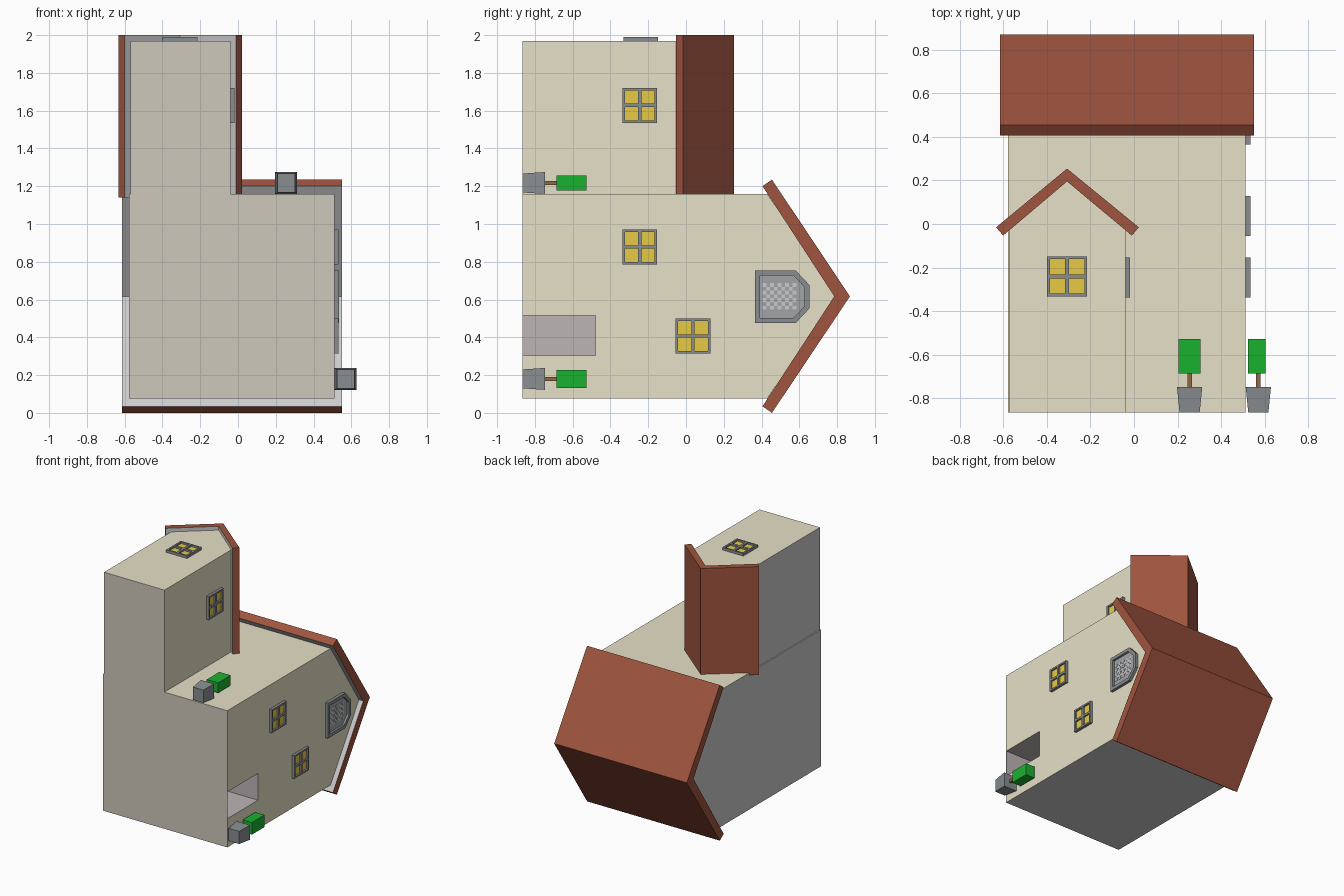
import bpy, bmesh

if "Cube" in bpy.data.objects:
    bpy.data.objects.remove(bpy.data.objects["Cube"])


def mat(name, r, g, b):
    m = bpy.data.materials.new(name)
    m.diffuse_color = (r, g, b, 1)
    m.use_nodes = True
    m.node_tree.nodes["Principled BSDF"].inputs["Base Color"].default_value = m.diffuse_color
    return m


WALL = mat("wall_beige", .80, .75, .57)
PLAIN = mat("plain_grey", .80, .80, .80)
BASE = mat("base_grey", .62, .58, .50)
PORCH = mat("porch_grey", .51, .46, .47)
ROOF = mat("roof_tile", .35, .09, .05)
FRAME = mat("frame_grey", .25, .27, .28)
GLASS = mat("glass_yellow", .80, .59, .06)
LEAF = mat("leaf_green", .01, .44, .03)
WOOD = mat("trunk_wood", .28, .14, .06)
LIGHT = mat("lattice_light", .75, .75, .75)
MESH = mat("lattice_grey", .36, .37, .38)


def at(axis, u, v, w):
    # axis x: profile is (y, z); axis z: profile is (x, y)
    return (w, u, v) if axis == "x" else (u, v, w)


def prisms(name, axis, profiles, lo, hi, *mats):
    """Extrude one or more closed profiles along an axis into one object."""
    bm = bmesh.new()
    for pts in profiles:
        a = [bm.verts.new(at(axis, u, v, lo)) for u, v in pts]
        b = [bm.verts.new(at(axis, u, v, hi)) for u, v in pts]
        bm.faces.new(a)
        bm.faces.new(b)
        n = len(pts)
        for i in range(n):
            j = (i + 1) % n
            bm.faces.new((a[i], a[j], b[j], b[i]))
    bmesh.ops.recalc_face_normals(bm, faces=bm.faces)
    me = bpy.data.meshes.new(name)
    bm.to_mesh(me)
    bm.free()
    for m in mats:
        me.materials.append(m)
    ob = bpy.data.objects.new(name, me)
    bpy.context.collection.objects.link(ob)
    return ob


def rect(u0, u1, v0, v1):
    return [(u0, v0), (u1, v0), (u1, v1), (u0, v1)]


def paint(ob, rule):
    for p in ob.data.polygons:
        p.material_index = rule(p.normal, p.center)


def wall_rule(n, c):
    if n.y < -.9:
        return 2
    return 1 if n.x < -.9 or n.z < -.9 else 0


def roof_rule(n, c):
    return 1 if n.y < -.7 else 0


# main house body, lying on its back with the gable towards +y
body = prisms("main_walls", "x",
              [[(-.865, .075), (.43, .075), (.79, .617), (.43, 1.16), (-.865, 1.16)]],
              -.578, .512, WALL, PLAIN, BASE, PORCH)

# porch recess cut into the right wall
cutter = prisms("porch_cutter", "x", [rect(-.862, -.48, .303, .515)], .12, .7)
cutter.hide_render = True
mod = body.modifiers.new("porch", "BOOLEAN")
mod.operation = "DIFFERENCE"
mod.solver = "EXACT"
mod.object = cutter
bpy.context.view_layer.objects.active = body
bpy.ops.object.modifier_apply(modifier="porch")
bpy.data.objects.remove(cutter)


def body_rule(n, c):
    inside = .11 < c.x < .511 and -.863 < c.y < -.47 and .30 < c.z < .52
    return 3 if inside else wall_rule(n, c)


paint(body, body_rule)

# side wing
wing = prisms("wing_walls", "z",
              [[(-.57, -.865), (-.04, -.865), (-.04, -.02), (-.307, .2), (-.57, -.02)]],
              1.155, 1.97, WALL, PLAIN, BASE)
paint(wing, wall_rule)

# roofs
roof = prisms("main_roof", "x",
              [[(.405, .035), (.455, .0), (.868, .617), (.455, 1.235),
                (.405, 1.2), (.785, .617)]], -.615, .55, ROOF, PLAIN)
paint(roof, roof_rule)
wroof = prisms("wing_roof", "z",
               [[(-.6, -.053), (-.632, -.015), (-.307, .254), (.022, -.015),
                 (-.01, -.053), (-.307, .195)]], 1.14, 2.0, ROOF, PLAIN)
paint(wroof, roof_rule)


# four-pane windows
def window(name, axis, u, v, w):
    r, t, h = .092, .013, .009
    prisms(name + "_glass", axis, [rect(u - r + t, u + r - t, v - r + t, v + r - t)],
           w - .01, w + .008, GLASS)
    bars = [rect(u - r, u - r + t, v - r, v + r), rect(u + r - t, u + r, v - r, v + r),
            rect(u - r + t, u + r - t, v - r, v - r + t),
            rect(u - r + t, u + r - t, v + r - t, v + r),
            rect(u - h, u + h, v - r + t, v + r - t),
            rect(u - r + t, u - h, v - h, v + h), rect(u + h, u + r - t, v - h, v + h)]
    prisms(name + "_frame", axis, bars, w - .01, w + .021, FRAME)


window("upper_window", "x", -.245, .878, .512)
window("lower_window", "x", .037, .407, .512)
window("wing_side_window", "x", -.245, 1.628, -.04)
window("wing_front_window", "z", -.307, -.24, 1.97)

# gable window: frame ring made of quads between two outlines, lattice inside
outer = [(.365, .475), (.58, .475), (.655, .555), (.655, .675), (.58, .755), (.365, .755)]
inner = [(.392, .502), (.568, .502), (.628, .565), (.628, .665), (.568, .728), (.392, .728)]
ring = [[outer[i], outer[(i + 1) % 6], inner[(i + 1) % 6], inner[i]] for i in range(6)]
prisms("gable_window_frame", "x", ring, .50, .535, FRAME)
prisms("gable_window_panel", "x", [inner], .50, .518, MESH)
s = .02
checks = [rect(.405 + i * s, .405 + (i + 1) * s, .547 + j * s, .547 + (j + 1) * s)
          for i in range(9) for j in range(7) if (i + j) % 2 == 0]
prisms("gable_window_lattice", "x", checks, .516, .520, LIGHT)


# potted shrubs
def box_y(name, cx, cz, y0, y1, x0, z0, x1, z1, m):
    """Tapered box along y: half sizes (x0, z0) at y0 and (x1, z1) at y1."""
    ob = prisms(name, "z", [rect(-1, 1, y0, y1)], -1, 1, m)
    for v in ob.data.vertices:
        low = abs(v.co.y - y0) < 1e-5
        v.co.x = cx + v.co.x * (x0 if low else x1)
        v.co.z = cz + v.co.z * (z0 if low else z1)


for name, cx, cz, bx, bz in (("side", .57, .18, .04, .048), ("top", .255, 1.217, .05, .04)):
    box_y(name + "_pot", cx, cz, -.865, -.747, .046, .05, .058, .058, FRAME)
    box_y(name + "_trunk", cx, cz, -.75, -.68, .01, .01, .01, .01, WOOD)
    box_y(name + "_bush", cx - (.008 if name == "side" else 0), cz, -.685, -.527,
          bx, bz, bx, bz, LEAF)
